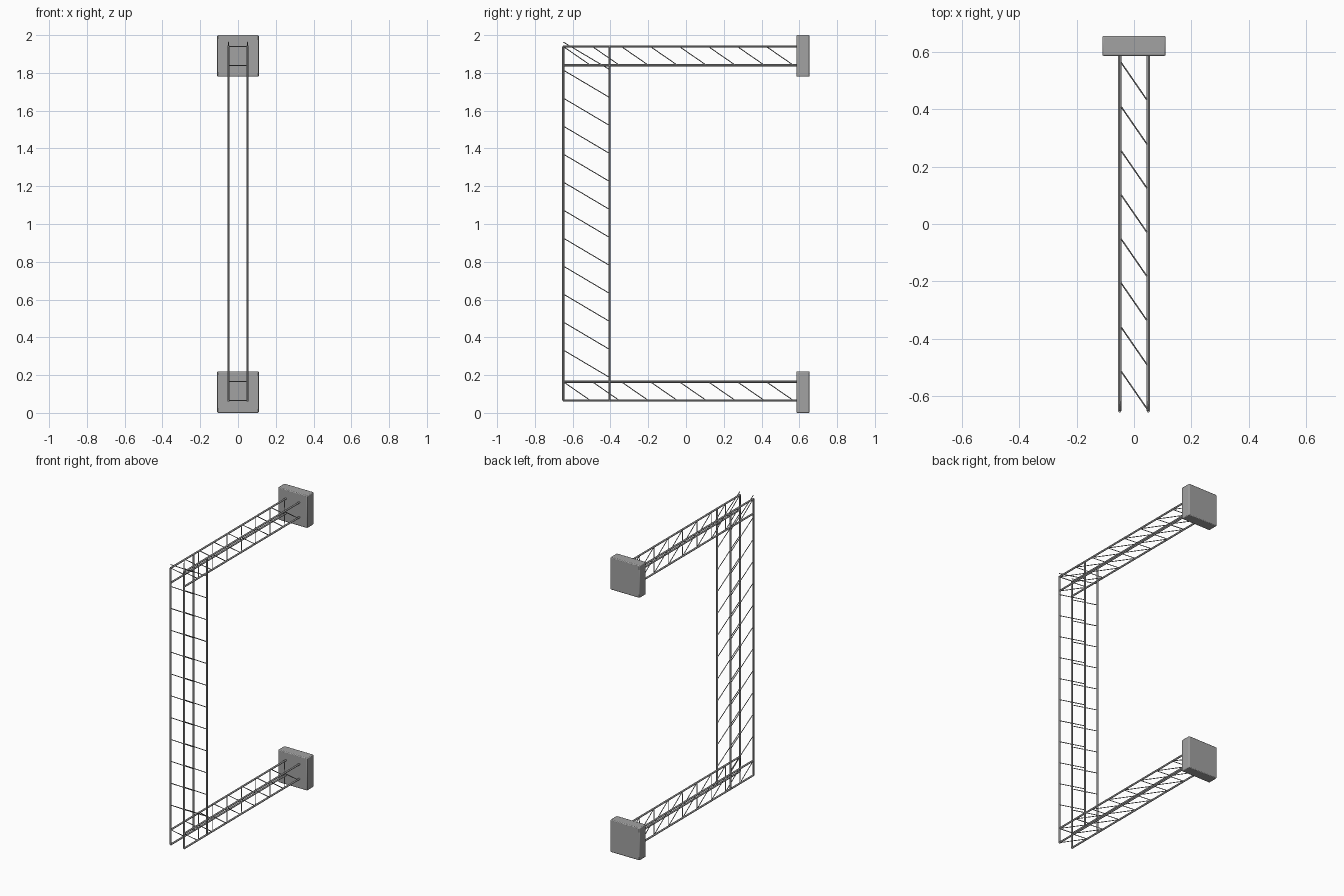
import bpy
from mathutils import Vector

cube = bpy.data.objects.get("Cube")
if cube:
    bpy.data.objects.remove(cube, do_unlink=True)


def make_material(name, value):
    mat = bpy.data.materials.new(name)
    mat.use_nodes = True
    colour = (value, value, value, 1)
    mat.diffuse_color = colour
    mat.node_tree.nodes["Principled BSDF"].inputs["Base Color"].default_value = colour
    return mat


steel = make_material("steel grey", 0.36)

HALF = 0.05              # half width of the truss
FRONT, REAR = -0.65, -0.405   # tower tube positions in y
BACK = 0.6               # beam ends inside the plates
LOW, HIGH = 0.065, 1.94  # frame bottom and top
DEPTH = 0.1              # beam depth
TUBE, BRACE = 0.006, 0.0025


def rod(name, a, b, radius, sides):
    a, b = Vector(a), Vector(b)
    bpy.ops.mesh.primitive_cylinder_add(vertices=sides, radius=radius,
                                        depth=(b - a).length, location=(a + b) / 2)
    ob = bpy.context.object
    ob.name = name
    ob.rotation_euler = (b - a).to_track_quat("Z", "Y").to_euler()
    ob.data.materials.append(steel)
    bpy.ops.object.shade_smooth_by_angle()


def plate(name, z):
    bpy.ops.mesh.primitive_cube_add(size=1, location=(0, 0.62, z))
    ob = bpy.context.object
    ob.name = name
    ob.scale = (0.22, 0.07, 0.22)
    bpy.ops.object.transform_apply(location=False, rotation=False, scale=True)
    bevel = ob.modifiers.new("rounded edges", "BEVEL")
    bevel.width = 0.005
    bevel.segments = 2
    ob.data.materials.append(steel)
    bpy.ops.object.shade_smooth_by_angle()


# Upright tower: four tubes and slanted side braces
for side, x in (("right", -HALF), ("left", HALF)):
    for place, y in (("front", FRONT), ("rear", REAR)):
        rod(f"{side}_{place}_upright", (x, y, LOW), (x, y, HIGH), TUBE, 12)
    for i in range(12):
        z = 0.333 + i * 0.1482
        rod(f"{side}_tower_brace", (x, FRONT, z), (x, REAR, z - 0.145), BRACE, 8)

# Lower and upper beams: four tubes each, braced on all four faces
for beam, base in (("lower", LOW), ("upper", HIGH - DEPTH)):
    top = base + DEPTH
    for side, x in (("right", -HALF), ("left", HALF)):
        for z in (base, top):
            rod(f"{beam}_{side}_beam_tube", (x, FRONT, z), (x, BACK, z), TUBE, 12)
    for i in range(8):
        y = FRONT + i * 0.1535
        for x in (-HALF, HALF):
            rod(f"{beam}_side_brace", (x, y, top), (x, y + 0.145, base), BRACE, 8)
        for z in (base, top):
            rod(f"{beam}_cross_brace", (HALF, y, z), (-HALF, y + 0.145, z), BRACE, 8)

# Mounting plates at the beam ends
plate("lower_mounting_plate", 0.11)
plate("upper_mounting_plate", 1.89)
